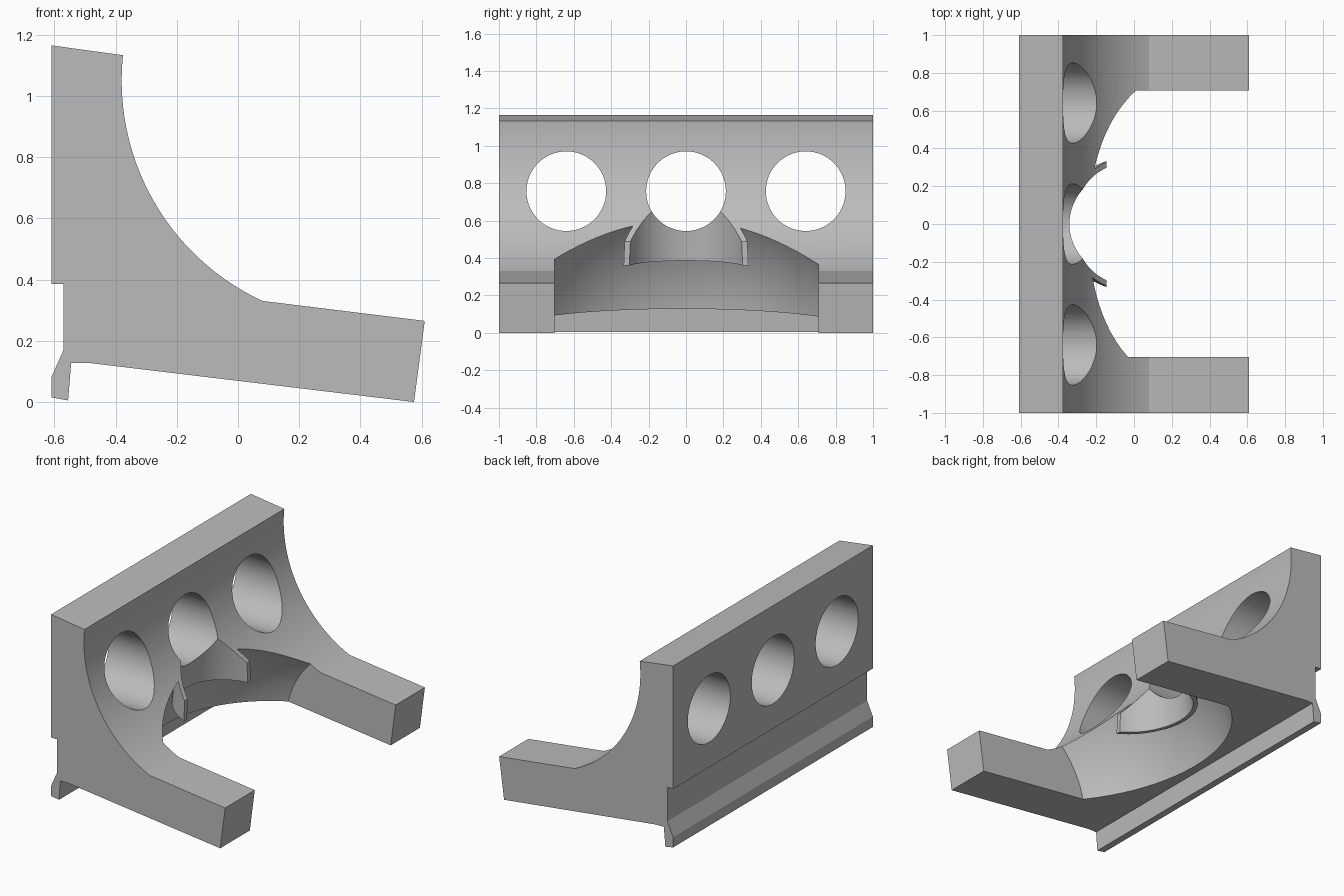
import bpy, bmesh, math
from mathutils import Matrix, Vector

if "Cube" in bpy.data.objects:
    bpy.data.objects.remove(bpy.data.objects["Cube"])

grey = bpy.data.materials.new("plain grey")
grey.use_nodes = True
grey.diffuse_color = (0.5, 0.5, 0.5, 1)
grey.node_tree.nodes["Principled BSDF"].inputs["Base Color"].default_value = (0.5, 0.5, 0.5, 1)


def make(name, bm):
    bmesh.ops.recalc_face_normals(bm, faces=bm.faces)
    mesh = bpy.data.meshes.new(name)
    bm.to_mesh(mesh)
    bm.free()
    mesh.materials.append(grey)
    ob = bpy.data.objects.new(name, mesh)
    bpy.context.collection.objects.link(ob)
    return ob


def box(name, low, high):
    low, high = Vector(low), Vector(high)
    bm = bmesh.new()
    bmesh.ops.create_cube(bm, size=1, matrix=Matrix.Translation((low + high) / 2)
                          @ Matrix.Diagonal((*(high - low), 1)))
    return make(name, bm)


def cylinder(name, start, axis, radius, length):
    """Cylinder whose first cap is centred on start."""
    axis = Vector(axis).normalized()
    turn = axis.to_track_quat("Z", "Y").to_matrix().to_4x4()
    bm = bmesh.new()
    bmesh.ops.create_cone(bm, cap_ends=True, segments=72, radius1=radius, radius2=radius,
                          depth=length,
                          matrix=Matrix.Translation(Vector(start) + axis * length / 2) @ turn)
    return make(name, bm)


def boolean(target, tool, operation="DIFFERENCE"):
    mod = target.modifiers.new("cut", "BOOLEAN")
    mod.operation, mod.object, mod.solver = operation, tool, "EXACT"
    bpy.ops.object.select_all(action="DESELECT")
    bpy.context.view_layer.objects.active = target
    target.select_set(True)
    bpy.ops.object.modifier_apply(modifier=mod.name)
    bpy.data.objects.remove(tool)


# Bracket body: side profile with a concave front, extruded along y
centre_x, centre_z, radius = 0.413, 1.05, 0.793
first, last, steps = math.radians(174), math.radians(245.2), 40
arc = []
for i in range(steps + 1):
    a = first + (last - first) * i / steps
    arc.append((centre_x + radius * math.cos(a), centre_z + radius * math.sin(a)))
profile = [(-0.61, 1.165)] + arc + [
    (0.61, 0.265), (0.575, 0.0), (-0.49, 0.128), (-0.545, 0.128), (-0.555, 0.005),
    (-0.61, 0.015), (-0.61, 0.08), (-0.57, 0.17), (-0.57, 0.385), (-0.61, 0.385)]
bm = bmesh.new()
face = bm.faces.new([bm.verts.new((x, -1, z)) for x, z in profile])
extruded = bmesh.ops.extrude_face_region(bm, geom=[face])["geom"]
bmesh.ops.translate(bm, vec=(0, 2, 0),
                    verts=[g for g in extruded if isinstance(g, bmesh.types.BMVert)])
body = make("bracket_body", bm)

# Domed cavity between the legs, leaving a thin collar round the bore
bm = bmesh.new()
bmesh.ops.create_uvsphere(bm, u_segments=96, v_segments=64, radius=0.937,
                          matrix=Matrix.Translation((0.43, -0.02, -0.05)))
cavity = make("cavity_cutter", bm)
boolean(cavity, box("cavity_limits", (-1, -0.703, -1.5), (2, 0.708, 1.5)), "INTERSECT")
lean = (0.12, 0, 1)
collar = cylinder("collar", (-0.04, 0, 0.347), lean, 0.35, 0.9)
boolean(collar, box("collar_trim", (-0.145, -1, -1), (1, 1, 2)))
boolean(cavity, collar)
boolean(body, cavity)

# Leaning bore inside the collar
boolean(body, cylinder("bore_cutter", (-0.055, 0, 0.25), lean, 0.32, 1.1))

# Three round through holes
for y in (-0.64, 0, 0.64):
    boolean(body, cylinder("hole_cutter", (-1, y, 0.757), (1, 0, 0), 0.213, 2))

bpy.ops.object.select_all(action="DESELECT")
body.select_set(True)
bpy.context.view_layer.objects.active = body
bpy.ops.object.shade_smooth_by_angle(angle=math.radians(15))
